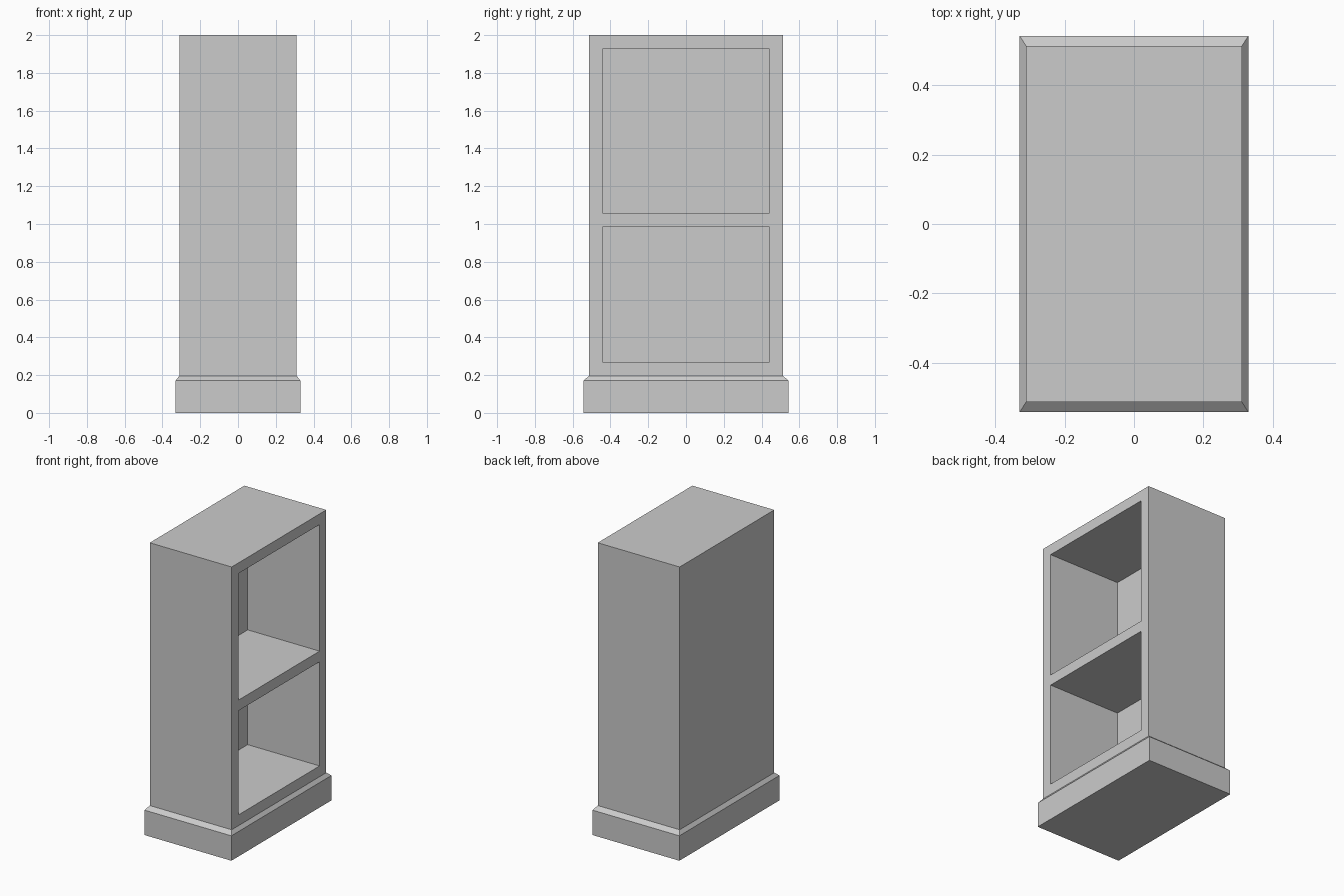
import bpy, bmesh

if "Cube" in bpy.data.objects:
    bpy.data.objects.remove(bpy.data.objects["Cube"])


def loft(name, rings):
    """Closed solid from stacked rectangles: (half_x, half_y, z, centre_x)."""
    bm = bmesh.new()
    loops = []
    for hx, hy, z, cx in rings:
        loops.append([bm.verts.new((cx + sx * hx, sy * hy, z))
                      for sx, sy in ((-1, -1), (1, -1), (1, 1), (-1, 1))])
    bm.faces.new(loops[0][::-1])
    bm.faces.new(loops[-1])
    for a, b in zip(loops, loops[1:]):
        for i in range(4):
            j = (i + 1) % 4
            bm.faces.new((a[i], a[j], b[j], b[i]))
    mesh = bpy.data.meshes.new(name)
    bm.to_mesh(mesh)
    bm.free()
    obj = bpy.data.objects.new(name, mesh)
    bpy.context.collection.objects.link(obj)
    return obj


BASE = (0.33, 0.543)
BODY = (0.311, 0.513)
BACK_X = -0.235          # inner face of the back panel
OPENING_HALF_Y = 0.441

# Cabinet body rising from a chamfered plinth
cabinet = loft("cabinet", [(*BASE, 0, 0), (*BASE, 0.171, 0),
                           (*BODY, 0.196, 0), (*BODY, 2.0, 0)])

# Two shelf compartments, open towards +x
for label, z0, z1 in (("lower", 0.27, 0.985), ("upper", 1.058, 1.927)):
    x1 = 0.5
    half, mid = (x1 - BACK_X) / 2, (x1 + BACK_X) / 2
    cutter = loft(label + "_compartment_cutter",
                  [(half, OPENING_HALF_Y, z0, mid),
                   (half, OPENING_HALF_Y, z1, mid)])
    cutter.hide_render = True
    cutter.display_type = 'WIRE'
    mod = cabinet.modifiers.new(label + "_compartment", 'BOOLEAN')
    mod.operation = 'DIFFERENCE'
    mod.solver = 'EXACT'
    mod.object = cutter

# Bake the cuts and discard the cutters
bpy.context.view_layer.objects.active = cabinet
cabinet.select_set(True)
for mod in list(cabinet.modifiers):
    cutter = mod.object
    bpy.ops.object.modifier_apply(modifier=mod.name)
    bpy.data.objects.remove(cutter, do_unlink=True)
